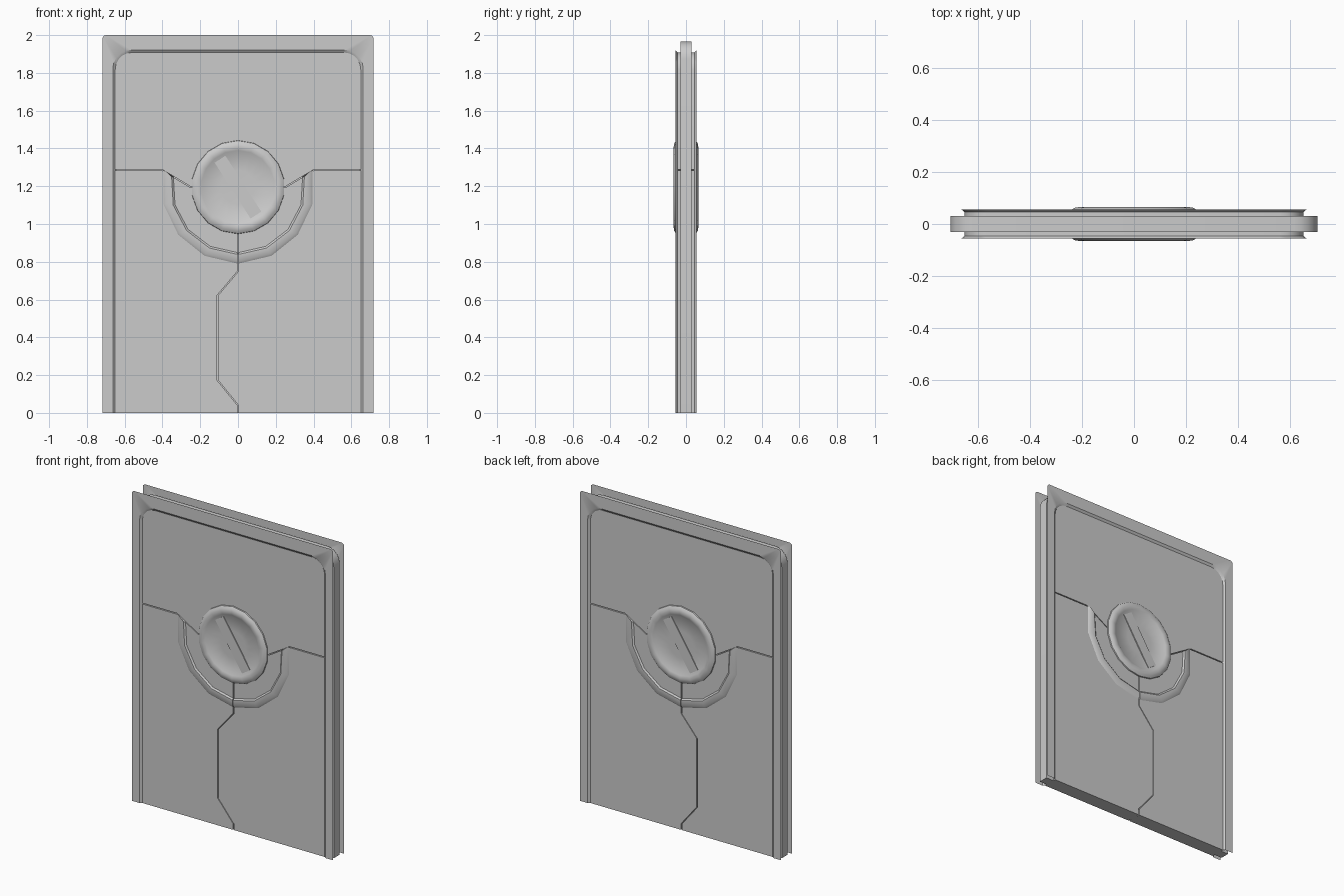
import bpy, bmesh, math
from mathutils import Vector

if "Cube" in bpy.data.objects:
    bpy.data.objects.remove(bpy.data.objects["Cube"])

grey = bpy.data.materials.new("stone_grey")
grey.diffuse_color = (0.6, 0.6, 0.6, 1)
grey.use_nodes = True
grey.node_tree.nodes["Principled BSDF"].inputs["Base Color"].default_value = grey.diffuse_color
KZ = 1.195  # height of the knob centre


def finish(name, bm, side=0, angle=35):
    """Turn a bmesh into an object; side orients open sheets outward in y."""
    bmesh.ops.recalc_face_normals(bm, faces=bm.faces)
    if side and sum(f.normal.y * f.calc_area() for f in bm.faces) * side < 0:
        bmesh.ops.reverse_faces(bm, faces=bm.faces)
    me = bpy.data.meshes.new(name)
    bm.to_mesh(me)
    bm.free()
    me.materials.append(grey)
    me.shade_smooth()
    me.set_sharp_from_angle(angle=math.radians(angle))
    ob = bpy.data.objects.new(name, me)
    bpy.context.collection.objects.link(ob)
    return ob


def arch(hw, top, r, steps=5, base=0.0):
    """Outline in (x, z): up the right side, over rounded corners, down the left."""
    right = [(hw - r + r * math.cos(a), top - r + r * math.sin(a))
             for a in (math.pi / 2 * i / steps for i in range(steps + 1))]
    pts = [(hw, base)] + right
    return pts + [(-x, z) for x, z in reversed(pts)]


def slab(name, pts, y0, y1):
    """Outline extruded along y."""
    bm = bmesh.new()
    f = bm.faces.new([bm.verts.new((x, y0, z)) for x, z in pts])
    new = bmesh.ops.extrude_face_region(bm, geom=[f])["geom"]
    vs = [v for v in new if isinstance(v, bmesh.types.BMVert)]
    bmesh.ops.translate(bm, verts=vs, vec=(0, y1 - y0, 0))
    return finish(name, bm)


def skin(name, rows, side=0, closed=False):
    """Quads between successive rows of points."""
    bm = bmesh.new()
    grid = [[bm.verts.new(p) for p in row] for row in rows]
    for a, b in zip(grid, grid[1:]):
        n = len(a)
        for i in range(n if closed else n - 1):
            j = (i + 1) % n
            bm.faces.new((a[i], a[j], b[j], b[i]))
    return finish(name, bm, side)


# central slab
slab("door_core", arch(0.704, 1.965, 0.09), -0.03, 0.03)

g = 0.003  # half width of the seams
crack = [(0, 0), (0, 0.04), (-0.11, 0.175), (-0.11, 0.62), (0, 0.75), (0, KZ - g)]

for s, label in ((-1, "front"), (1, "back")):
    # thin frame border with a folded inner lip
    loops = [(arch(0.718, 2.0, 0.02), 0.056), (arch(0.663, 1.922, 0.1), 0.056),
             (arch(0.647, 1.905, 0.09), 0.043)]
    skin(label + "_frame", [[(x, s * y, z) for x, z in pts] for pts, y in loops], s)

    # upper panel, notched around the knob
    top = arch(0.65, 1.908, 0.09, base=1.285 + g)
    notch = [(-0.4, 1.285 + g), (-0.25, KZ + g), (0.25, KZ + g), (0.4, 1.285 + g)]
    slab(label + "_upper_panel", top + notch, s * 0.029, s * 0.046)

    # two lower panels sharing the zigzag seam
    for d, part in ((-1, "left"), (1, "right")):
        pts = [(d * 0.65, 0)] + [(x + d * g, z) for x, z in crack]
        pts += [(d * 0.25, KZ - g), (d * 0.4, 1.285 - g), (d * 0.65, 1.285 - g)]
        slab(f"{label}_lower_{part}_panel", pts, s * 0.029, s * 0.046)

        # raised quarter moulding below the knob
        rows = []
        for r, y in ((0.345, 0.045), (0.356, 0.054), (0.392, 0.054), (0.406, 0.045)):
            start = math.radians(12.5 if r > 0.37 else 9)
            end = -math.pi / 2 + 0.008
            ang = [start + (end - start) * i / 4 for i in range(5)]
            rows.append([(d * r * math.cos(a), s * y, KZ + r * math.sin(a)) for a in ang])
        # close the ends by capping the sweep
        bm = bmesh.new()
        grid = [[bm.verts.new(p) for p in row] for row in rows]
        for i in range(4):
            for k in range(4):
                a, b = grid[k], grid[(k + 1) % 4]
                bm.faces.new((a[i], a[i + 1], b[i + 1], b[i]))
        for i in (0, 4):
            bm.faces.new([row[i] for row in grid])
        finish(f"{label}_{part}_moulding", bm)

    # round knob: rolled rim and shallow dish
    profile = [(0.248, 0.044), (0.246, 0.053), (0.232, 0.062), (0.214, 0.065),
               (0.195, 0.061), (0.18, 0.052), (0.09, 0.049), (0.004, 0.048)]
    n = 18
    skin(label + "_knob",
         [[(r * math.sin(2 * math.pi * i / n), s * y, KZ + r * math.cos(2 * math.pi * i / n))
           for i in range(n)] for r, y in profile], s, closed=True)

    # slanted bar across the knob
    u = Vector((0.54 * -s, -0.84))
    v = Vector((0.84 * -s, 0.54))
    c = Vector((0, KZ))
    corners = [c + u * a + v * b for a, b in
               ((-0.176, -0.034), (0.176, -0.034), (0.176, 0.034), (-0.176, 0.034))]
    slab(label + "_knob_bar", [tuple(p) for p in corners], s * 0.046, s * 0.055)
